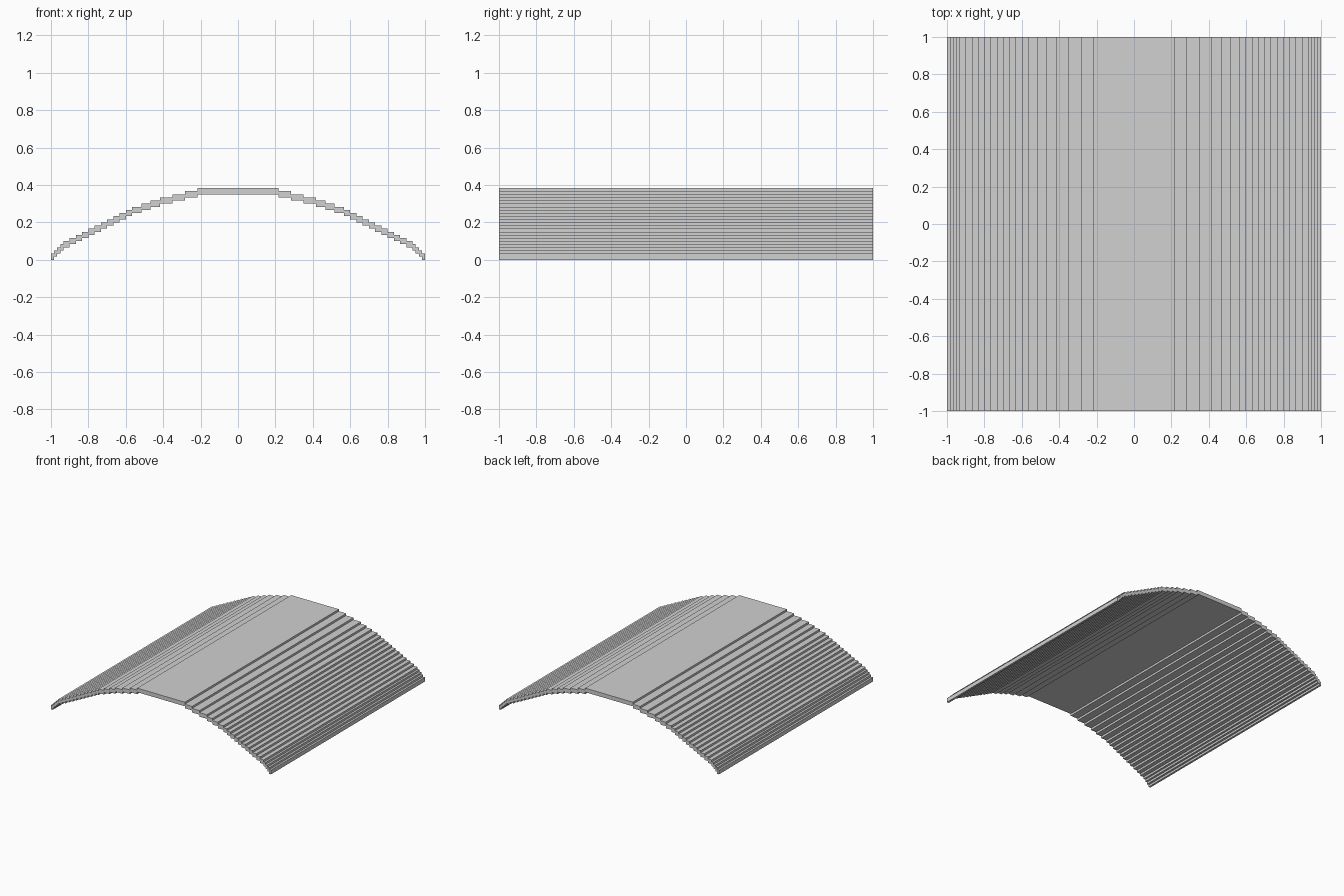
import bpy
import bmesh

if "Cube" in bpy.data.objects:
    bpy.data.objects.remove(bpy.data.objects["Cube"])

U = 1 / 60          # size of one step unit
THICK = 2           # shell thickness in units
# Half width of every step, from the foot to the crown (each rises one unit)
HALF = [60, 59, 58, 57, 56, 54, 52, 50, 48, 46, 44, 42,
        40, 38, 36, 34, 31, 28, 25, 21, 17, 13]

grey = bpy.data.materials.new("plain grey")
grey.diffuse_color = (0.64, 0.64, 0.64, 1)
grey.use_nodes = True
grey.node_tree.nodes["Principled BSDF"].inputs["Base Color"].default_value = grey.diffuse_color

# Stepped outer and inner contours of the right half
outer, inner = [(HALF[0], 0)], []
for i, w in enumerate(HALF):
    top = THICK + i
    if i:
        outer.append((w, top - 1))
        inner += [(w, top - THICK - 1), (w, top - THICK)]
    outer.append((w, top))


def mirrored(points):
    return [(-x, z) for x, z in reversed(points)]


# Full closed arch section: over the outside, back along the underside
section = outer + mirrored(outer) + [(-x, z) for x, z in inner] + inner[::-1]

# Extrude the section along y
bm = bmesh.new()
face = bm.faces.new([bm.verts.new((x * U, -1, z * U)) for x, z in section])
ext = bmesh.ops.extrude_face_region(bm, geom=[face], use_keep_orig=True)
moved = [g for g in ext["geom"] if isinstance(g, bmesh.types.BMVert)]
bmesh.ops.translate(bm, vec=(0, 2, 0), verts=moved)
bmesh.ops.recalc_face_normals(bm, faces=bm.faces[:])
mesh = bpy.data.meshes.new("stepped_arch_roof")
bm.to_mesh(mesh)
bm.free()
mesh.materials.append(grey)
bpy.context.collection.objects.link(bpy.data.objects.new("stepped_arch_roof", mesh))
